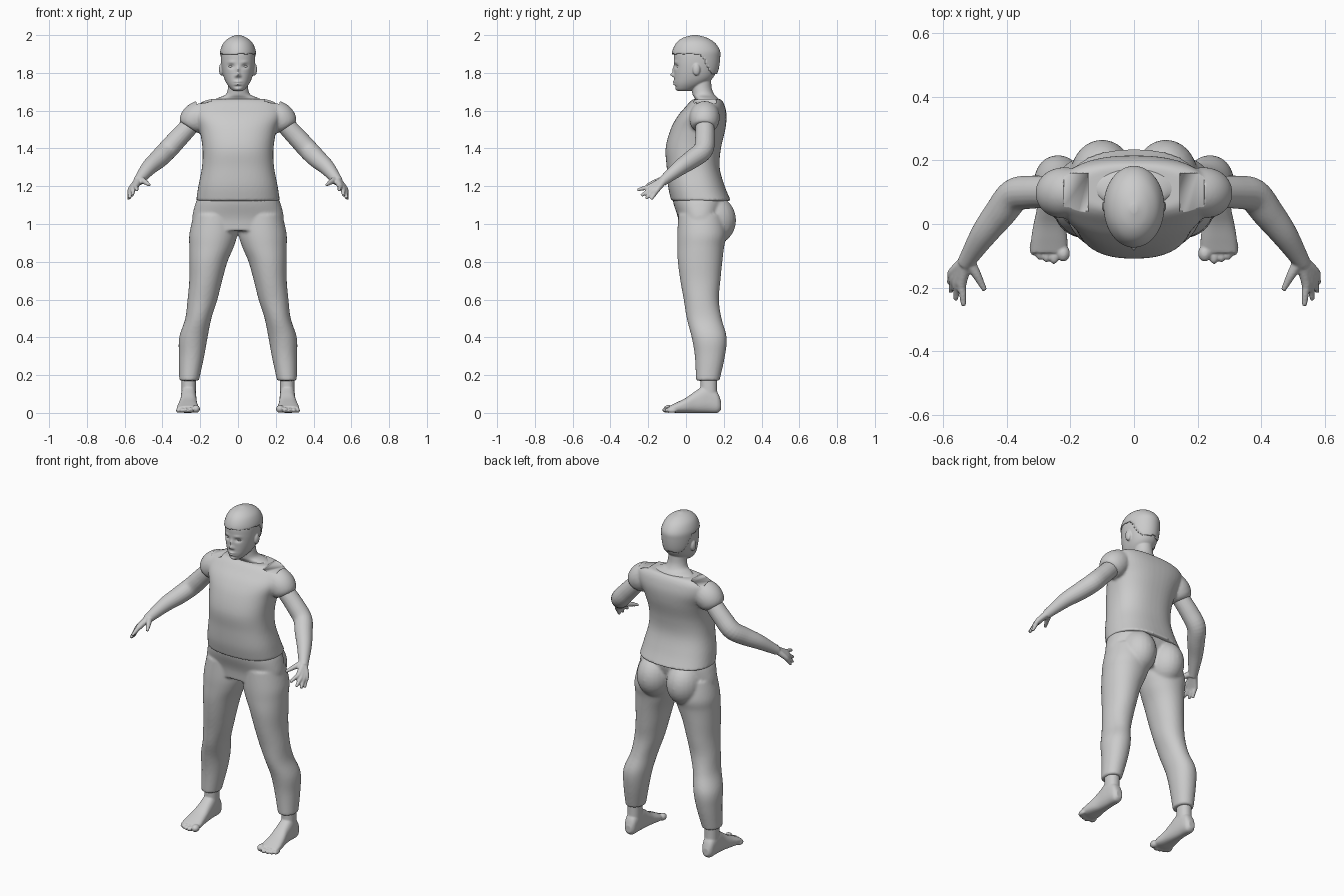
import bpy, bmesh, math
from mathutils import Vector, Matrix


def resample(rows, k=5):
    """Catmull-Rom interpolation of rows of numbers."""
    out = []
    for i in range(len(rows) - 1):
        a, b, c, d = rows[max(i - 1, 0)], rows[i], rows[i + 1], rows[min(i + 2, len(rows) - 1)]
        for j in range(k):
            t = j / k
            out.append([0.5 * (2 * q + (r - p) * t + (2 * p - 5 * q + 4 * r - s) * t * t
                               + (3 * q - p - 3 * r + s) * t ** 3) for p, q, r, s in zip(a, b, c, d)])
    return out + [list(rows[-1])]


def skin_rings(bm, rings):
    vs = [[bm.verts.new(p) for p in ring] for ring in rings]
    n = len(vs[0])
    for a, b in zip(vs, vs[1:]):
        for i in range(n):
            bm.faces.new((a[i], a[(i + 1) % n], b[(i + 1) % n], b[i]))
    bm.faces.new(vs[0][::-1])
    bm.faces.new(vs[-1])
    return [v for ring in vs for v in ring]


def loft(bm, rows, axis='z', p=2.2, n=48, k=5):
    """Rows: position along axis, centre x, half width, low and high of the other axis."""
    rings = []
    for t, cx, rx, lo, hi in resample(rows, k):
        ring = []
        for i in range(n):
            c, s = math.cos(math.tau * i / n), math.sin(math.tau * i / n)
            x = cx + rx * math.copysign(abs(c) ** (2 / p), c)
            w = (lo + hi) / 2 + (hi - lo) / 2 * math.copysign(abs(s) ** (2 / p), s)
            ring.append((x, w, t) if axis == 'z' else (x, t, w))
        rings.append(ring)
    return skin_rings(bm, rings)


def tube(bm, pts, n=20):
    """Round tube through (x, y, z, radius) points."""
    rows = resample(pts)
    rings = []
    for i, r in enumerate(rows):
        d = Vector(rows[min(i + 1, len(rows) - 1)][:3]) - Vector(rows[max(i - 1, 0)][:3])
        u = d.cross(Vector((0, 1, 0.3))).normalized()
        v = d.cross(u).normalized()
        rings.append([Vector(r[:3]) + r[3] * (u * math.cos(math.tau * j / n) + v * math.sin(math.tau * j / n))
                      for j in range(n)])
    skin_rings(bm, rings)


def ball(bm, c, r):
    m = Matrix.Translation(c) @ Matrix.Diagonal((*r, 1))
    bmesh.ops.create_uvsphere(bm, u_segments=24, v_segments=16, radius=1, matrix=m)


def mirror(bm):
    geo = bmesh.ops.duplicate(bm, geom=bm.verts[:] + bm.edges[:] + bm.faces[:])['geom']
    for v in geo:
        if isinstance(v, bmesh.types.BMVert):
            v.co.x = -v.co.x


def finish(bm, name, voxel=None, smooth=3):
    bmesh.ops.recalc_face_normals(bm, faces=bm.faces[:])
    me = bpy.data.meshes.new(name)
    bm.to_mesh(me)
    bm.free()
    me.shade_smooth()
    ob = bpy.data.objects.new(name, me)
    bpy.context.collection.objects.link(ob)
    if voxel:
        m = ob.modifiers.new("Merge", 'REMESH')
        m.mode, m.voxel_size, m.use_smooth_shade = 'VOXEL', voxel, True
        m = ob.modifiers.new("Soften", 'SMOOTH')
        m.factor, m.iterations = 0.5, smooth
    return ob


# Arms and hands
bm = bmesh.new()
tube(bm, [(.22, .1, 1.56, .048), (.26, .1, 1.515, .05), (.32, .1, 1.45, .052), (.375, .09, 1.39, .053),
          (.42, .035, 1.345, .05), (.47, -.03, 1.30, .042), (.515, -.10, 1.245, .03), (.53, -.125, 1.225, .026)])
wrist = (.522, -.11, 1.238, .02)
for knuckle, tip in [((.568, -.15, 1.185), (.58, -.185, 1.13)), ((.562, -.165, 1.185), (.575, -.212, 1.135)),
                     ((.553, -.178, 1.19), (.56, -.237, 1.15)), ((.540, -.185, 1.2), (.535, -.257, 1.18)),
                     ((.496, -.155, 1.225), (.468, -.208, 1.206))]:
    tube(bm, [wrist, (*knuckle, .015), (*[(a + b) / 2 for a, b in zip(knuckle, tip)], .0115), (*tip, .008)], 14)
mirror(bm)
finish(bm, "arms_and_hands", .005, 2)

# Feet with toes
bm = bmesh.new()
loft(bm, [(.186, .262, .018, .018, .06), (.165, .262, .034, 0, .11), (.11, .262, .04, 0, .15),
          (.05, .262, .043, 0, .115), (0, .265, .05, 0, .08), (-.05, .266, .057, 0, .055),
          (-.09, .267, .056, .004, .036)], 'y', 2.5)
loft(bm, [(.06, .262, .038, .06, .17), (.12, .261, .038, .075, .165), (.2, .26, .038, .075, .165)])
for x, y, r in [(.222, -.092, .021), (.251, -.1, .015), (.274, -.095, .014), (.296, -.087, .014), (.315, -.074, .013)]:
    ball(bm, (x, y, r), (r, .026, r))
mirror(bm)
finish(bm, "feet", .005, 2)

# Head with modelled face, neck and ears
bm = bmesh.new()
ball(bm, (.088, .055, 1.818), (.013, .02, .032))
mirror(bm)
head = loft(bm, [(1.703, 0, .022, -.04, .02), (1.715, 0, .038, -.052, .05), (1.74, 0, .058, -.06, .1),
                 (1.77, 0, .073, -.062, .14), (1.81, 0, .084, -.063, .16), (1.86, 0, .09, -.064, .168),
                 (1.91, 0, .088, -.062, .168), (1.95, 0, .07, -.04, .14), (1.98, 0, .035, 0, .09)], n=96, k=8)
bumps = [(.036, 1.835, .016, .010, .012), (-.036, 1.835, .016, .010, .012),
         (0, 1.79, .010, .010, -.022), (0, 1.815, .008, .016, -.011),
         (.012, 1.783, .007, .006, -.006), (-.012, 1.783, .007, .006, -.006),
         (0, 1.753, .018, .005, -.010), (0, 1.739, .015, .005, -.010),
         (0, 1.746, .02, .002, .006), (0, 1.728, .02, .005, .005), (0, 1.713, .016, .008, -.006),
         (.035, 1.857, .018, .006, -.004), (-.035, 1.857, .018, .006, -.004)]
for v in head:
    if v.co.y < .03:
        x, z = v.co.x, v.co.z
        v.co.y += sum(d * math.exp(-((x - a) / sa) ** 2 - ((z - b) / sb) ** 2) for a, b, sa, sb, d in bumps)
loft(bm, [(1.63, 0, .13, .05, .178), (1.655, 0, .128, .05, .176), (1.668, 0, .105, .045, .168),
          (1.685, 0, .066, .035, .15), (1.72, 0, .053, .03, .136), (1.78, 0, .05, .03, .132)], p=2)
finish(bm, "head_and_neck", .004, 2)

# Eyes
bm = bmesh.new()
ball(bm, (.036, -.036, 1.834), (.016, .014, .008))
mirror(bm)
finish(bm, "eyes")

# Cropped hair cap: a fuller head shape, trimmed along the hairline
bm = bmesh.new()
loft(bm, [(1.77, 0, .07, -.02, .155), (1.82, 0, .088, -.06, .173), (1.88, 0, .095, -.073, .181),
          (1.92, 0, .093, -.071, .179), (1.96, 0, .076, -.05, .152), (1.986, 0, .046, -.015, .11),
          (2.0, 0, .01, .035, .06)], p=2.0, n=64, k=7)


def hairline(p):
    t = min(max((p.y - .07) / .06, 0), 1)
    return 1.898 - .105 * t + .004 * math.sin(70 * p.x + 90 * p.y)


bmesh.ops.delete(bm, geom=[v for v in bm.verts if v.co.z < hairline(v.co)], context='VERTS')
ob = finish(bm, "hair_cap")
m = ob.modifiers.new("Thickness", 'SOLIDIFY')
m.thickness, m.offset = .008, -1

# Shirt with puffed short sleeves
bm = bmesh.new()
tube(bm, [(.15, .1, 1.595, .06), (.19, .1, 1.583, .075), (.222, .098, 1.56, .08),
          (.247, .096, 1.53, .073), (.26, .095, 1.511, .058)], 32)
mirror(bm)
loft(bm, [(1.122, 0, .222, -.078, .238), (1.2, 0, .21, -.095, .205), (1.3, 0, .191, -.102, .178),
          (1.4, 0, .188, -.108, .185), (1.5, 0, .205, -.082, .208), (1.57, 0, .235, -.045, .215),
          (1.62, 0, .238, -.003, .207), (1.648, 0, .215, .022, .195), (1.662, 0, .17, .04, .182)], p=2.4)
shirt = finish(bm, "shirt", .008, 3)

# Openings on top of the shoulders
for s in (1, -1):
    bm = bmesh.new()
    bmesh.ops.create_cube(bm, size=1, matrix=Matrix.Translation((s * .187, .1, 1.69))
                          @ Matrix.Rotation(s * .12, 4, 'Y') @ Matrix.Diagonal((.078, .118, .1, 1)))
    cutter = finish(bm, "shoulder_opening_cutter")
    cutter.hide_render = True
    cutter.display_type = 'WIRE'
    m = shirt.modifiers.new("Opening", 'BOOLEAN')
    m.operation, m.object, m.solver = 'DIFFERENCE', cutter, 'EXACT'

# Trousers: two legs, seat and hips
bm = bmesh.new()
loft(bm, [(.17, .259, .052, .053, .177), (.3, .246, .067, .047, .206), (.4, .236, .075, .03, .215),
          (.5, .21, .069, .004, .188), (.6, .188, .079, -.012, .174), (.7, .171, .087, -.03, .182),
          (.8, .157, .101, -.043, .192), (.88, .14, .118, -.046, .202), (.95, .13, .127, -.046, .215),
          (1.05, .12, .115, -.04, .2)], p=2.1)
ball(bm, (.1, .145, 1.02), (.102, .12, .13))
mirror(bm)
loft(bm, [(.965, 0, .225, -.035, .17), (1.03, 0, .242, -.042, .19), (1.1, 0, .228, -.064, .21),
          (1.14, 0, .212, -.072, .215)], p=2.3)
finish(bm, "trousers", .008, 4)
